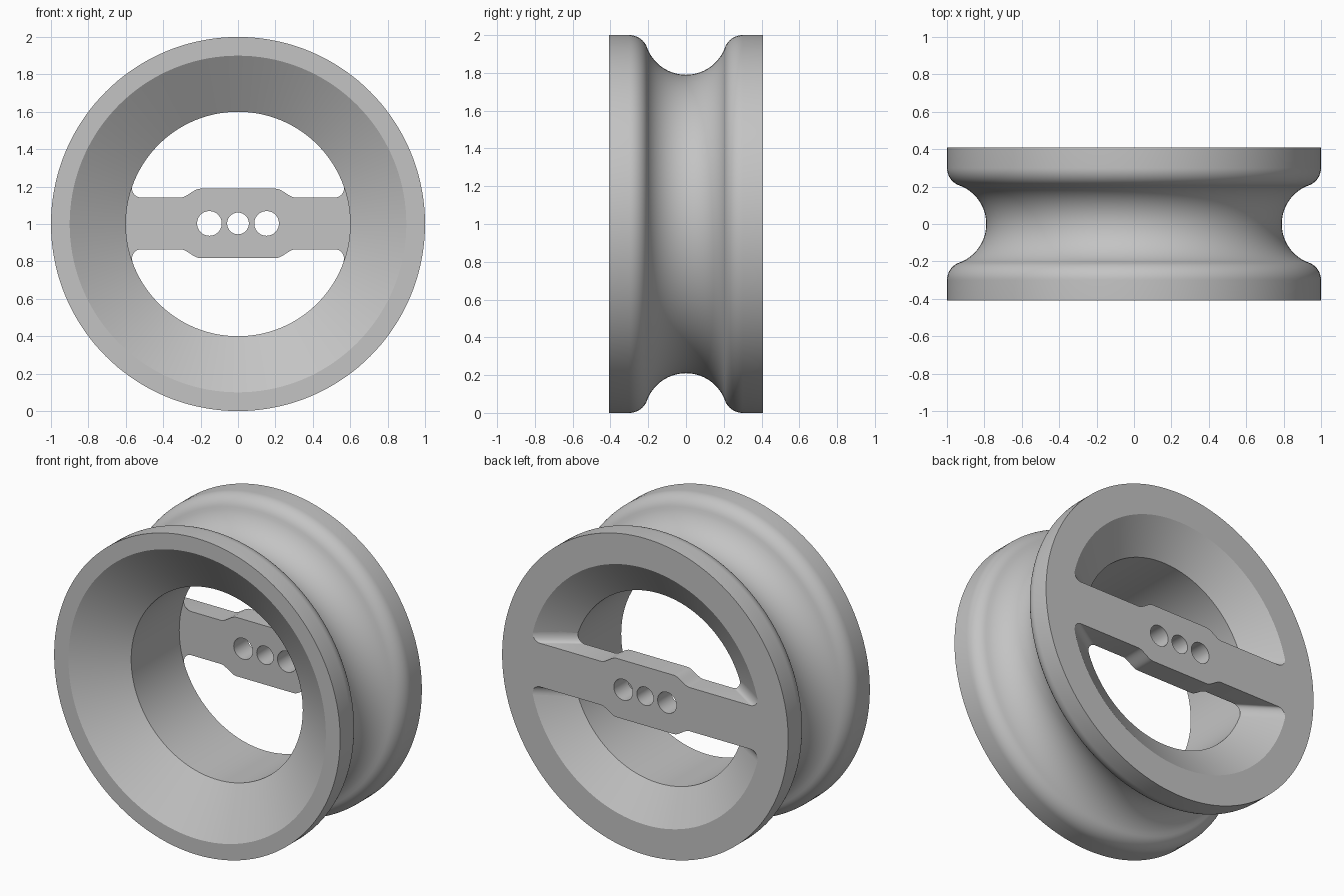
import bpy, bmesh, math
from mathutils import Matrix, Vector

cube = bpy.data.objects.get("Cube")
if cube:
    bpy.data.objects.remove(cube, do_unlink=True)

HALF = 0.408           # half the wheel width
BORE, BACK_R, FRONT_R = 0.6, 0.81, 0.9
BAR_FRONT = 0.27       # bore ends here and the bar begins
CENTRE = Vector((0, 0, 1))

grey = bpy.data.materials.new("plain_grey")
grey.use_nodes = True
grey.diffuse_color = (0.55, 0.55, 0.55, 1)
grey.node_tree.nodes["Principled BSDF"].inputs["Base Color"].default_value = grey.diffuse_color


def make_object(name, bm):
    bmesh.ops.recalc_face_normals(bm, faces=bm.faces)
    mesh = bpy.data.meshes.new(name)
    bm.to_mesh(mesh)
    bm.free()
    mesh.materials.append(grey)
    obj = bpy.data.objects.new(name, mesh)
    bpy.context.collection.objects.link(obj)
    return obj


def smooth(obj):
    bpy.ops.object.select_all(action='DESELECT')
    obj.select_set(True)
    bpy.context.view_layer.objects.active = obj
    bpy.ops.object.shade_smooth_by_angle(angle=math.radians(30))


def arc(cx, cy, r, start, end, n):
    return [(cx + r * math.cos(start + (end - start) * i / n),
             cy + r * math.sin(start + (end - start) * i / n)) for i in range(n + 1)]


# Wheel rim: round groove blended into two flanges, conical mouths, straight bore
groove_r, lip_r, groove_c, lip_y = 0.22, 0.1, 1.01, 0.3
tilt = math.atan2(1 - lip_r - groove_c, lip_y)
lip = arc(lip_y, 1 - lip_r, lip_r, math.pi / 2, math.pi + tilt, 10)
groove = arc(0, groove_c, groove_r, tilt, -math.pi - tilt, 28)
outer = lip + groove[1:-1] + [(-y, r) for y, r in reversed(lip)]
profile = [(HALF, BACK_R), (HALF, 1)] + outer + [
    (-HALF, 1), (-HALF, FRONT_R), (-0.21, BORE), (BAR_FRONT, BORE)]

bm = bmesh.new()
ring = [bm.verts.new((0, y, 1 + r)) for y, r in profile]
edges = [bm.edges.new((a, b)) for a, b in zip(ring, ring[1:] + ring[:1])]
bmesh.ops.spin(bm, geom=ring + edges, cent=CENTRE, axis=(0, 1, 0),
               angle=math.tau, steps=144, use_merge=True)
bmesh.ops.remove_doubles(bm, verts=bm.verts, dist=0.0001)
rim = make_object("wheel_rim", bm)
smooth(rim)


# Cross bar outline whose ends flare into a circle of the given radius
def bar_outline(radius):
    block, arm, fillet = 0.186, 0.138, 0.05
    quarter = []
    for i in range(11):
        t = i / 10
        quarter.append((0.2 + 0.11 * t, block - (block - arm) * t * t * (3 - 2 * t)))
    cz = arm + fillet
    cx = math.sqrt((radius - fillet) ** 2 - cz ** 2)
    touch = math.atan2(cz, cx)
    quarter += arc(cx, cz, fillet, -math.pi / 2, touch, 10)
    quarter += arc(0, 0, radius + 0.001, touch, 0, 8)[1:]
    right = quarter + [(x, -z) for x, z in reversed(quarter[:-1])]
    return right + [(-x, z) for x, z in reversed(right)]


bm = bmesh.new()
front, back = [[bm.verts.new((x, y, 1.003 + z)) for x, z in bar_outline(r)]
               for y, r in ((BAR_FRONT, BORE), (HALF, BACK_R))]
bm.faces.new(front)
bm.faces.new(back)
for i in range(len(front)):
    bm.faces.new((front[i - 1], front[i], back[i], back[i - 1]))
bar = make_object("cross_bar", bm)

# Three holes drilled through the bar
bm = bmesh.new()
for x, r in ((-0.153, 0.066), (0, 0.058), (0.153, 0.066)):
    place = Matrix.Translation((x, 0.34, 1.003)) @ Matrix.Rotation(math.pi / 2, 4, 'X')
    bmesh.ops.create_cone(bm, cap_ends=True, segments=48, radius1=r, radius2=r,
                          depth=0.4, matrix=place)
cutter = make_object("hole_cutter", bm)
cutter.hide_render = True
drill = bar.modifiers.new("holes", 'BOOLEAN')
drill.operation = 'DIFFERENCE'
drill.solver = 'EXACT'
drill.object = cutter
bpy.context.view_layer.objects.active = bar
bpy.ops.object.modifier_apply(modifier=drill.name)
bpy.data.objects.remove(cutter, do_unlink=True)
smooth(bar)
